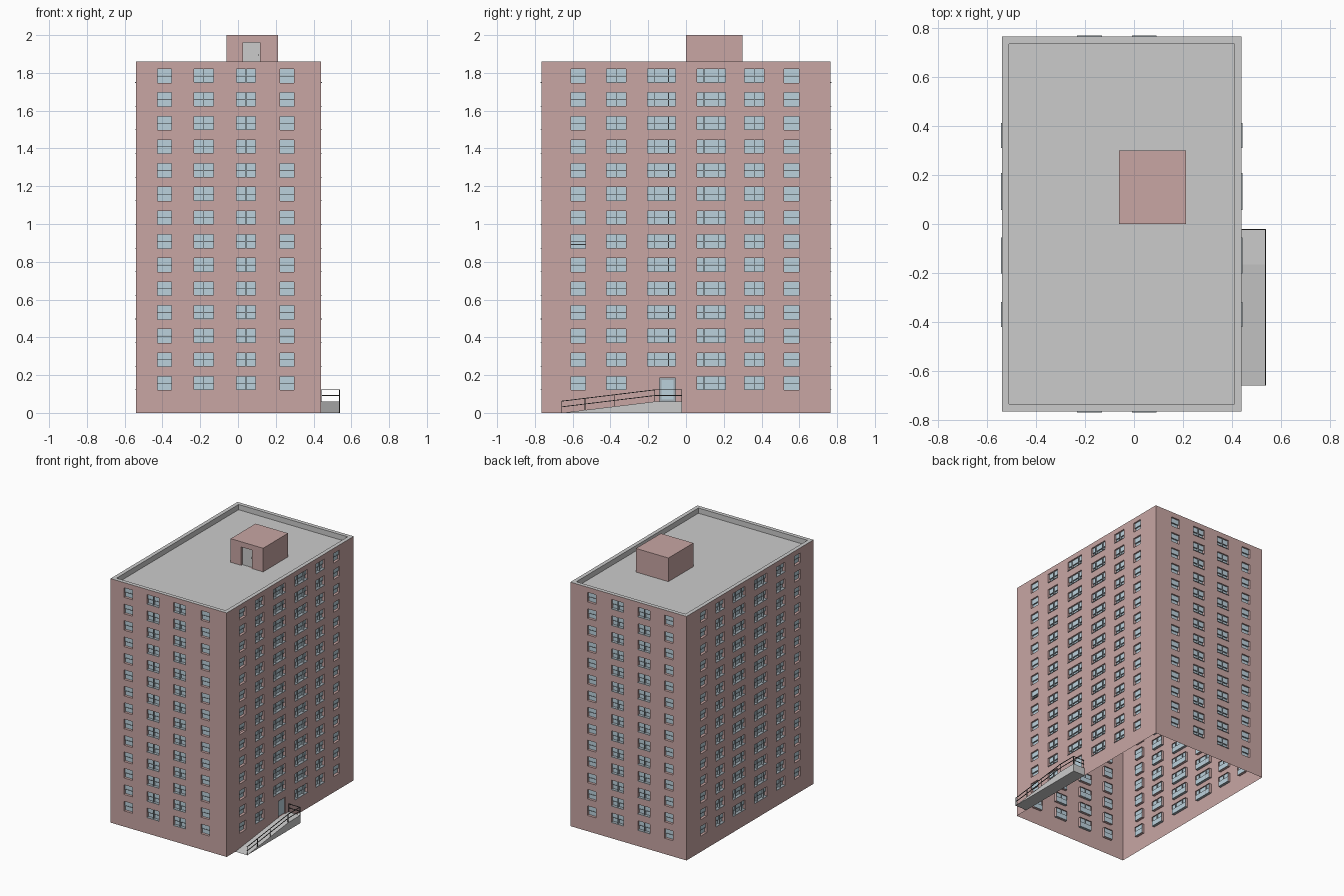
import bpy, bmesh
from math import pi
from mathutils import Matrix, Vector

if "Cube" in bpy.data.objects:
    bpy.data.objects.remove(bpy.data.objects["Cube"])


def material(name, rgb):
    m = bpy.data.materials.new(name)
    m.diffuse_color = (*rgb, 1)
    m.use_nodes = True
    m.node_tree.nodes["Principled BSDF"].inputs["Base Color"].default_value = m.diffuse_color
    return m


BRICK = material("brick", (0.58, 0.38, 0.37))
GLASS = material("glass", (0.50, 0.64, 0.72))
FRAME = material("frame", (0.36, 0.42, 0.46))
RAIL = material("dark_metal", (0.08, 0.08, 0.08))


def finish(name, bm, mat=None):
    me = bpy.data.meshes.new(name)
    bmesh.ops.remove_doubles(bm, verts=bm.verts, dist=1e-5)
    bm.to_mesh(me)
    bm.free()
    ob = bpy.data.objects.new(name, me)
    bpy.context.collection.objects.link(ob)
    if mat:
        me.materials.append(mat)
    return ob


def quad(bm, pts, M=Matrix()):
    bm.faces.new([bm.verts.new(M @ Vector(p)) for p in pts])


def box(bm, lo, hi, M=Matrix()):
    lo, hi = Vector(lo), Vector(hi)
    S = Matrix.Diagonal((*(hi - lo), 1))
    bmesh.ops.create_cube(bm, size=1, matrix=M @ Matrix.Translation((lo + hi) / 2) @ S)


def wall(bm, M, y, u0, u1, z0, z1, holes, depth):
    """Flat wall facing local -y, with rectangular openings and reveals."""
    us = sorted({u0, u1, *[h[0] for h in holes], *[h[1] for h in holes]})
    zs = sorted({z0, z1, *[h[2] for h in holes], *[h[3] for h in holes]})
    for a, b in zip(us, us[1:]):
        for c, d in zip(zs, zs[1:]):
            u, z = (a + b) / 2, (c + d) / 2
            if not any(h[0] < u < h[1] and h[2] < z < h[3] for h in holes):
                quad(bm, [(a, y, c), (b, y, c), (b, y, d), (a, y, d)], M)
    for a, b, c, d in holes:
        ring = [(a, c), (b, c), (b, d), (a, d)]
        for p, q in zip(ring, ring[1:] + ring[:1]):
            quad(bm, [(p[0], y, p[1]), (q[0], y, q[1]),
                      (q[0], y + depth, q[1]), (p[0], y + depth, p[1])], M)


CX, HX, HY, TOP, ROOF = -0.05, 0.49, 0.765, 1.86, 1.82
FLOORS, PITCH, SILL, WIN_H, DEPTH = 14, 0.1252, 0.12, 0.073, 0.02
# window columns: (start, end, mullion positions as fractions)
SHORT = [(-0.377, -0.303, []), (-0.182, -0.08, [0.5]), (0.042, 0.142, [0.5]), (0.272, 0.346, [])]
LONG = [(-0.61, -0.533, []), (-0.42, -0.318, [0.5]), (-0.203, -0.055, [0.25, 0.75]),
        (0.058, 0.208, [0.25, 0.75]), (0.31, 0.412, [0.5]), (0.52, 0.597, [])]
DOOR = (-0.14, -0.055, 0.06, 0.186)


def flip(cols):
    return [(-b, -a, m) for a, b, m in cols]


walls, glass, frames = bmesh.new(), bmesh.new(), bmesh.new()
sides = [("front", 0, SHORT, HX, HY), ("right", 1, LONG, HY, HX),
         ("back", 2, flip(SHORT), HX, HY), ("left", 3, flip(LONG), HY, HX)]
for side, turn, cols, half, dist in sides:
    M = Matrix.Translation((CX, 0, 0)) @ Matrix.Rotation(turn * pi / 2, 4, 'Z')
    y = -dist
    holes = []
    for ci, (a, b, mull) in enumerate(cols):
        for f in range(FLOORS):
            if side == "right" and f == 0 and ci == 2:
                continue
            c = SILL + f * PITCH
            d, mid = c + WIN_H, c + WIN_H / 2
            holes.append((a, b, c, d))
            raised = side == "right" and ci == 0 and f == 6
            # upper sash sits in front of the lower one
            quad(glass, [(a, y + 0.012, mid), (b, y + 0.012, mid), (b, y + 0.012, d), (a, y + 0.012, d)], M)
            e = 0.02 if raised else 0
            quad(glass, [(a, y + DEPTH, c + e), (b, y + DEPTH, c + e), (b, y + DEPTH, mid), (a, y + DEPTH, mid)], M)
            box(frames, (a, y + 0.01, mid - 0.002), (b, y + DEPTH, mid + 0.002), M)
            if raised:
                box(frames, (a, y + 0.01, c + e - 0.002), (b, y + DEPTH, c + e + 0.002), M)
            for t in mull:
                u = a + (b - a) * t
                box(frames, (u - 0.002, y + 0.003, c), (u + 0.002, y + DEPTH, d), M)
            # projecting sills under the wide windows
            if mull:
                box(frames, (a, y - 0.004, c), (b, y + DEPTH, c + 0.003), M)
    if side == "right":
        holes.append(DOOR)
        a, b, c, d = DOOR
        door = bmesh.new()
        box(door, (a, y + 0.01, c), (b, y + DEPTH, d), M)
        finish("entrance_door", door, FRAME)
        quad(glass, [(a + 0.01, y + 0.008, c + 0.01), (b - 0.01, y + 0.008, c + 0.01),
                     (b - 0.01, y + 0.008, d - 0.012), (a + 0.01, y + 0.008, d - 0.012)], M)
    wall(walls, M, y, -half, half, 0, TOP, holes, DEPTH)
finish("brick_walls", walls, BRICK)
finish("window_glass", glass, GLASS)
finish("window_frames", frames, FRAME)

# roof deck with parapet
roof = bmesh.new()


def ring(inset, z):
    x, y = HX - inset, HY - inset
    return [(CX - x, -y, z), (CX + x, -y, z), (CX + x, y, z), (CX - x, y, z)]


levels = [ring(0, TOP), ring(0.03, TOP), ring(0.03, ROOF)]
for lo, hi in zip(levels, levels[1:]):
    for i in range(4):
        j = (i + 1) % 4
        quad(roof, [lo[i], lo[j], hi[j], hi[i]])
quad(roof, levels[-1])
finish("roof_and_parapet", roof)

# rooftop stair house with recessed door
house = bmesh.new()
hx, hy, hw, hd = 0.075, 0.15, 0.137, 0.15
for turn in range(4):
    M = Matrix.Translation((hx, hy, 0)) @ Matrix.Rotation(turn * pi / 2, 4, 'Z')
    half, dist = (hw, hd) if turn % 2 == 0 else (hd, hw)
    opening = [(-0.048, 0.041, ROOF, 1.96)] if turn == 0 else []
    wall(house, M, -dist, -half, half, ROOF, 2.0, opening, 0.02)
quad(house, [(hx - hw, 0, 2), (hx + hw, 0, 2), (hx + hw, 0.3, 2), (hx - hw, 0.3, 2)])
finish("stair_house", house, BRICK)
door = bmesh.new()
box(door, (0.027, 0.015, ROOF), (0.116, 0.022, 1.96))
box(door, (0.106, 0.005, 1.892), (0.112, 0.015, 1.898))
finish("roof_door", door)

# entrance ramp and landing: side profile swept across x
X0, X1 = 0.44, 0.54
profile = [(-0.66, 0), (-0.02, 0), (-0.02, 0.06), (-0.165, 0.06)]
ramp = bmesh.new()
face = ramp.faces.new([ramp.verts.new((X0, y, z)) for y, z in profile])
ext = bmesh.ops.extrude_face_region(ramp, geom=[face])
bmesh.ops.translate(ramp, vec=(X1 - X0, 0, 0), verts=[v for v in ext["geom"] if isinstance(v, bmesh.types.BMVert)])
bmesh.ops.recalc_face_normals(ramp, faces=ramp.faces)
finish("entrance_ramp", ramp)

# handrails
rail = bmesh.new()
T = 0.004


def bar(p, q):
    p, q = Vector(p), Vector(q)
    d = q - p
    M = Matrix.Translation((p + q) / 2) @ d.to_track_quat('Z', 'Y').to_matrix().to_4x4()
    bmesh.ops.create_cube(rail, size=1, matrix=M @ Matrix.Diagonal((T, T, d.length + T, 1)))


def deck(y):
    return min(0.06, 0.06 * (y + 0.66) / 0.495)


XR, YE = X1 - T / 2, -0.023
for y in (-0.658, -0.535, -0.38, -0.165, YE):
    bar((XR, y, deck(y)), (XR, y, deck(y) + 0.062))
bar((X0 + T, YE, 0.06), (X0 + T, YE, 0.122))
for h in (0.032, 0.062):
    bar((XR, -0.658, h), (XR, -0.165, 0.06 + h))
    bar((XR, -0.165, 0.06 + h), (XR, YE, 0.06 + h))
    bar((X0 + T, YE, 0.06 + h), (XR, YE, 0.06 + h))
finish("handrails", rail, RAIL)
